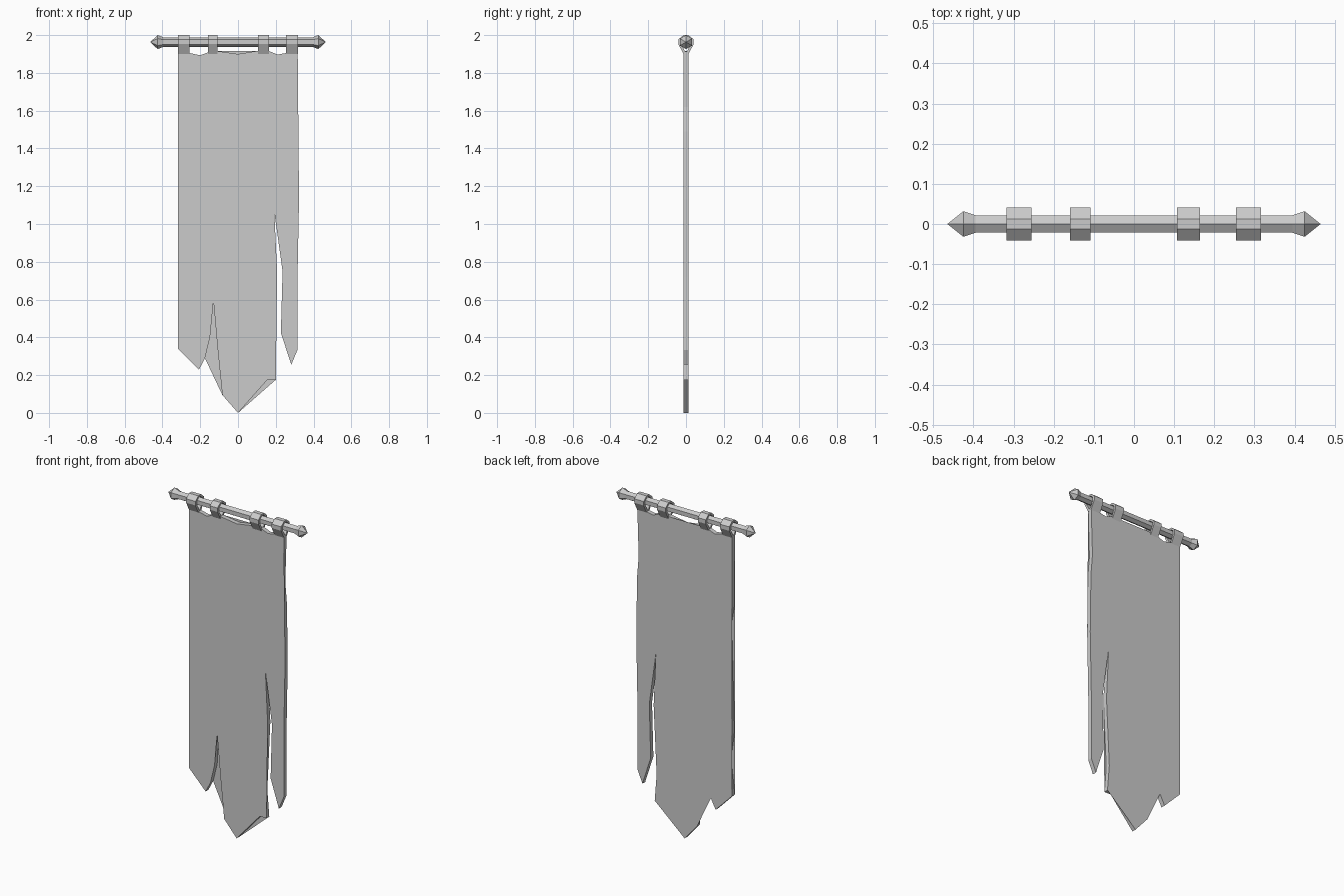
import bpy, bmesh, math

if "Cube" in bpy.data.objects:
    bpy.data.objects.remove(bpy.data.objects["Cube"])

ROD_Z = 1.963


def finish(name, bm):
    bmesh.ops.recalc_face_normals(bm, faces=bm.faces)
    mesh = bpy.data.meshes.new(name)
    bm.to_mesh(mesh)
    bm.free()
    obj = bpy.data.objects.new(name, mesh)
    bpy.context.collection.objects.link(obj)
    return obj


def bridge(bm, a, b):
    for i in range(len(a)):
        j = (i + 1) % len(a)
        bm.faces.new((a[i], a[j], b[j], b[i]))


# Hexagonal rod with pointed finials, lathed around x
bm = bmesh.new()
half = [(0.395, 0.025), (0.425, 0.037)]
profile = [(-x, r) for x, r in reversed(half)] + half
rings = []
for x, r in profile:
    rings.append([bm.verts.new((x, r * math.sin(k * math.pi / 3),
                                ROD_Z + r * math.cos(k * math.pi / 3)))
                  for k in range(6)])
for a, b in zip(rings, rings[1:]):
    bridge(bm, a, b)
for ring, x in ((rings[0], -0.465), (rings[-1], 0.465)):
    tip = bm.verts.new((x, 0, ROD_Z))
    for i in range(6):
        bm.faces.new((ring[i], ring[(i + 1) % 6], tip))
finish("rod", bm)


# Fabric loops folded over the rod
def mirrored(pts):
    return pts + [(-y, z) for y, z in reversed(pts)]


outer = mirrored([(0.013, 2.0), (0.041, 1.977), (0.041, 1.953), (0.013, 1.90)])
inner = mirrored([(0.008, 1.989), (0.027, 1.973), (0.027, 1.953), (0.004, 1.912)])


def hanging_loop(name, x0, x1):
    bm = bmesh.new()
    o0, o1, i0, i1 = [[bm.verts.new((x, y, z)) for y, z in prof]
                      for prof, x in ((outer, x0), (outer, x1), (inner, x0), (inner, x1))]
    for a, b in ((o0, o1), (o1, i1), (i1, i0), (i0, o0)):
        bridge(bm, a, b)
    finish(name, bm)


for n, (x0, x1) in enumerate([(-0.318, -0.256), (-0.16, -0.108),
                              (0.107, 0.165), (0.254, 0.317)]):
    hanging_loop(f"hanging_loop_{n + 1}", x0, x1)

# Torn cloth: outline extruded through its thickness
top_edge = [(-0.317, 1.91), (-0.256, 1.905), (-0.2, 1.893), (-0.16, 1.908),
            (-0.108, 1.915), (0, 1.90), (0.107, 1.917), (0.165, 1.915),
            (0.21, 1.897), (0.254, 1.905), (0.316, 1.91)]
right_strip = [(0.307, 1.62), (0.318, 1.49), (0.323, 1.13), (0.315, 0.72),
               (0.315, 0.334), (0.282, 0.255), (0.227, 0.424), (0.236, 0.75),
               (0.192, 1.065)]
middle_strip = [(0.207, 0.75), (0.187, 0.334), (0.2, 0.175), (0.155, 0.175),
                (0, 0), (-0.083, 0.095), (-0.09, 0.17), (-0.065, 0.23),
                (-0.107, 0.33), (-0.13, 0.59)]
left_strip = [(-0.14, 0.59), (-0.148, 0.4), (-0.175, 0.29), (-0.207, 0.228),
              (-0.317, 0.34), (-0.293, 0.55), (-0.315, 0.72), (-0.297, 1.37),
              (-0.316, 1.49)]
outline = top_edge + right_strip + middle_strip + left_strip

bm = bmesh.new()
front, back = [[bm.verts.new((x, y, z)) for x, z in outline] for y in (-0.013, 0.013)]
caps = [bm.faces.new(front), bm.faces.new(back[::-1])]
bridge(bm, front, back)
bmesh.ops.triangulate(bm, faces=caps)
finish("torn_cloth", bm)
